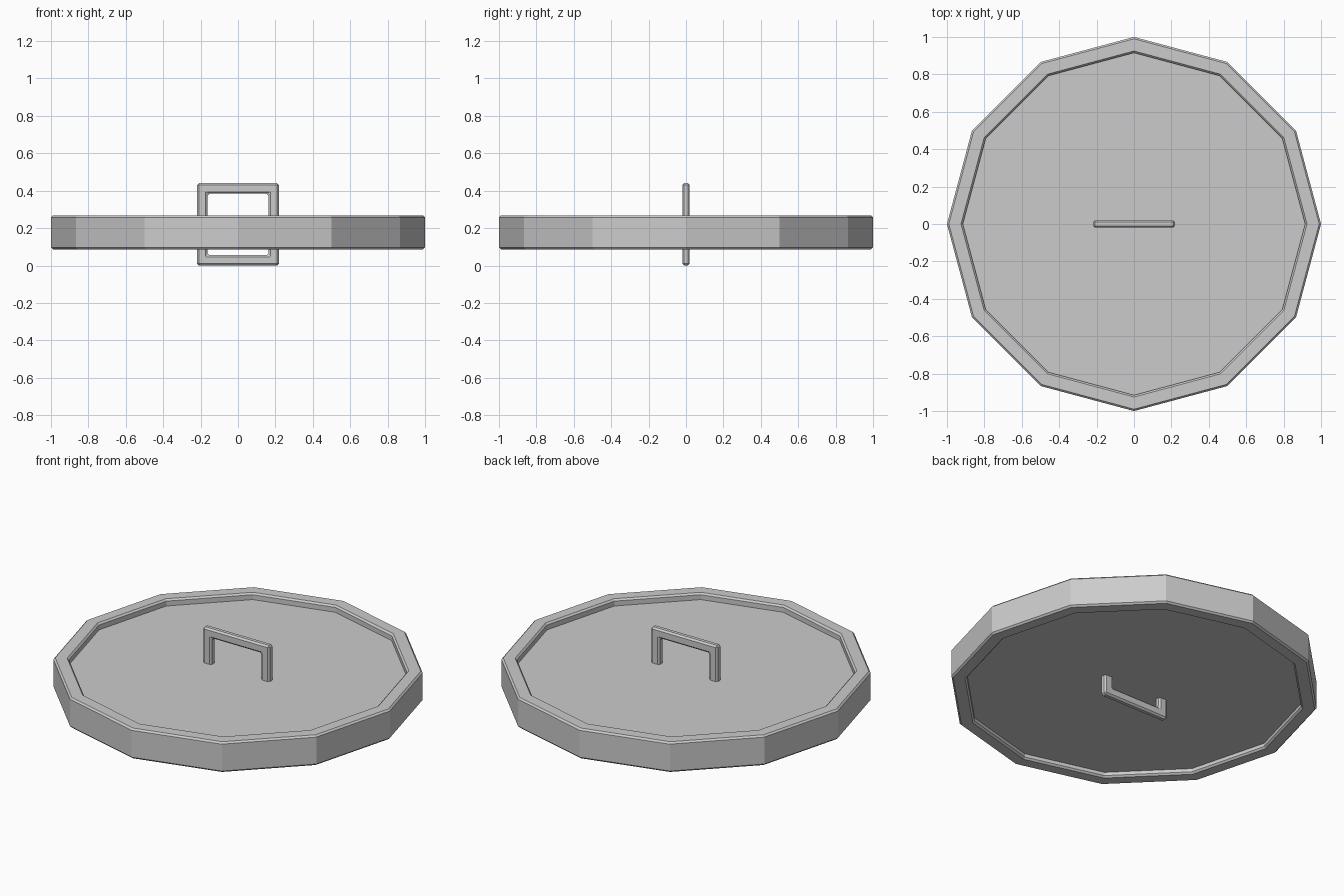
import bpy, bmesh
from math import sin, cos, pi

if "Cube" in bpy.data.objects:
    bpy.data.objects.remove(bpy.data.objects["Cube"])

SIDES = 12


def make_object(name, verts, faces):
    mesh = bpy.data.meshes.new(name)
    mesh.from_pydata(verts, [], faces)
    bm = bmesh.new()
    bm.from_mesh(mesh)
    bmesh.ops.recalc_face_normals(bm, faces=bm.faces)
    bm.to_mesh(mesh)
    bm.free()
    obj = bpy.data.objects.new(name, mesh)
    bpy.context.collection.objects.link(obj)
    return obj


def sweep_closed(name, loops):
    """Skin a ring of equal-length closed sections into a closed tube."""
    n, m = len(loops), len(loops[0])
    verts = [p for loop in loops for p in loop]
    faces = [(i * m + j, ((i + 1) % n) * m + j,
              ((i + 1) % n) * m + (j + 1) % m, i * m + (j + 1) % m)
             for i in range(n) for j in range(m)]
    return make_object(name, verts, faces)


def chamfered(a0, a1, b0, b1, c):
    """Rectangle section with cut corners."""
    return [(a0 + c, b0), (a1 - c, b0), (a1, b0 + c), (a1, b1 - c),
            (a1 - c, b1), (a0 + c, b1), (a0, b1 - c), (a0, b0 + c)]


# Outer rim: chamfered section turned around z in twelve steps
section = chamfered(0.915, 1.0, 0.087, 0.267, 0.01)
angles = [2 * pi * i / SIDES for i in range(SIDES)]
sweep_closed("rim", [[(r * cos(a), r * sin(a), z) for r, z in section]
                     for a in angles])

# Panel: flat disc recessed inside the rim
R = 0.925
verts = [(R * cos(a), R * sin(a), z) for z in (0.117, 0.228) for a in angles]
faces = [tuple(range(SIDES)), tuple(range(SIDES, 2 * SIDES))]
faces += [(i, (i + 1) % SIDES, SIDES + (i + 1) % SIDES, SIDES + i)
          for i in range(SIDES)]
make_object("panel", verts, faces)

# Handle: rectangular loop passing through the panel
W, H, T, D = 0.219, 0.22, 0.056, 0.02
corners = [(-1, -1), (1, -1), (1, 1), (-1, 1)]
outer = [(sx * W, sz * H + H) for sx, sz in corners]
inner = [(sx * (W - T), sz * (H - T) + H) for sx, sz in corners]
pts = [(x, y, z) for y in (-D, D) for x, z in outer + inner]
quads = []
for i in range(4):
    j = (i + 1) % 4
    quads += [(i, j, 4 + j, 4 + i), (8 + i, 8 + j, 12 + j, 12 + i),
              (i, j, 8 + j, 8 + i), (4 + i, 4 + j, 12 + j, 12 + i)]
handle = make_object("handle", pts, quads)
bevel = handle.modifiers.new("edge_chamfer", "BEVEL")
bevel.width = 0.01
bevel.segments = 1
bevel.limit_method = "ANGLE"
